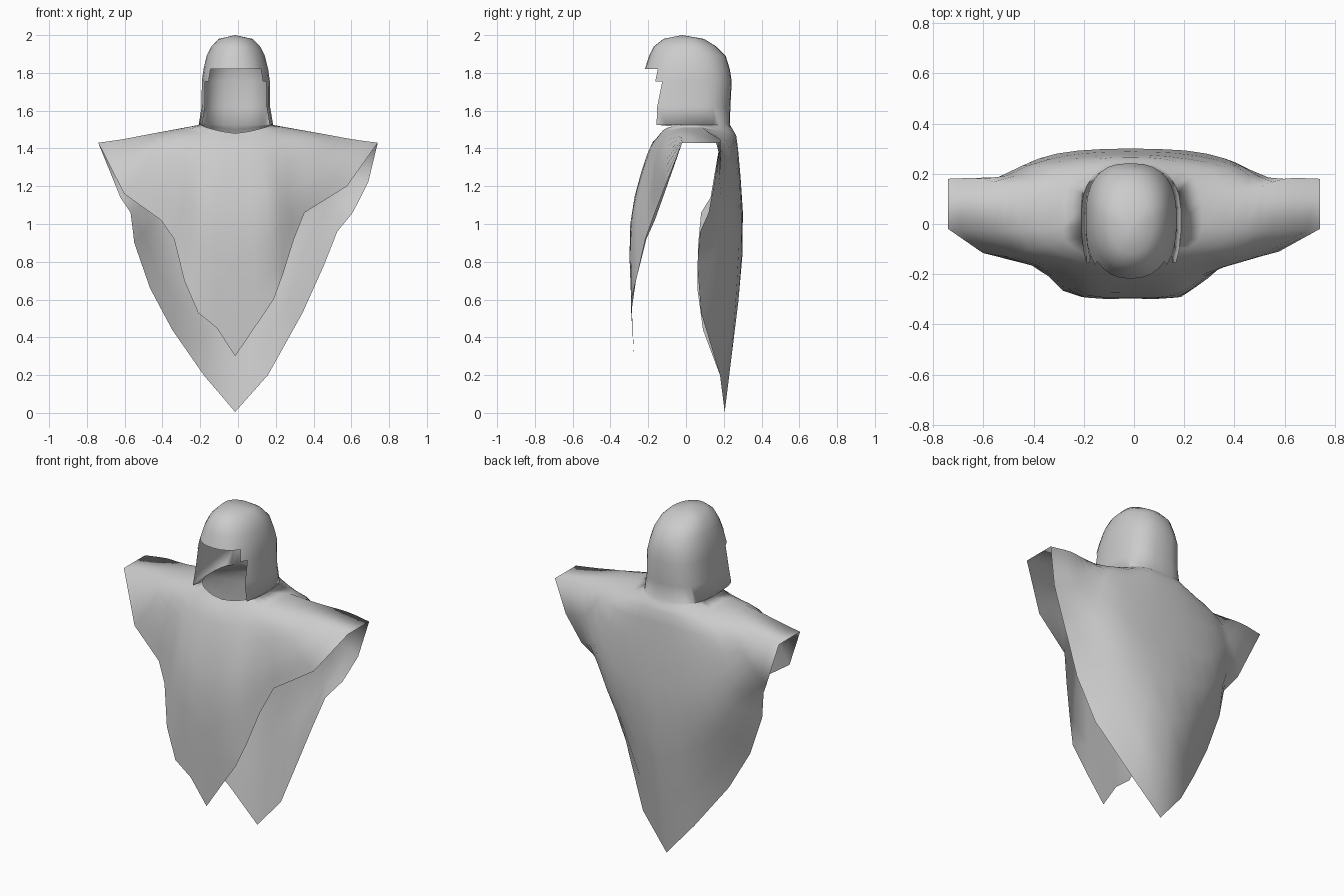
import bpy, bmesh, math
from mathutils import Vector

if "Cube" in bpy.data.objects:
    bpy.data.objects.remove(bpy.data.objects["Cube"])

# One plain cloth colour
cloth = bpy.data.materials.new("grey cloth")
cloth.use_nodes = True
GREY = (0.6, 0.6, 0.6, 1)
cloth.diffuse_color = GREY
cloth.node_tree.nodes["Principled BSDF"].inputs["Base Color"].default_value = GREY

HALF = 15          # columns from front centre to back centre
STEPS = 3          # rows in each band of the cape


def ring_point(k, z, w, f, b, p):
    """Point k of a rounded half ring: half width w, front depth f, back depth b."""
    a = math.pi * k / HALF
    c = math.cos(a)
    depth = abs(c) ** p * (-f if c > 0 else b)
    return Vector((w * max(math.sin(a), 0) ** p, 0.02 + depth, z))


# Hood rows from crown to jaw: z, half width, front, back, roundness
hood = [(1.98, 0.09, 0.14, 0.075, 0.95), (1.94, 0.13, 0.19, 0.14, 0.92),
        (1.89, 0.155, 0.215, 0.19, 0.9), (1.82, 0.172, 0.238, 0.212, 0.85),
        (1.755, 0.181, 0.25, 0.222, 0.78), (1.62, 0.182, 0.29, 0.215, 0.75),
        (1.525, 0.198, 0.29, 0.212, 0.72)]
# Columns each side left open for the face, by band below hood row
face_gap = {3: 4, 4: 5, 5: 5, 6: 5}

# Yoke over chest, shoulders and upper back, front centre to back centre
yoke = [(0, -.205, 1.37), (.07, -.205, 1.37), (.14, -.195, 1.38), (.20, -.18, 1.39),
        (.26, -.155, 1.41), (.33, -.135, 1.42), (.41, -.10, 1.445), (.45, -.025, 1.478),
        (.45, .13, 1.478), (.42, .185, 1.425), (.37, .228, 1.40), (.29, .248, 1.39),
        (.22, .26, 1.39), (.14, .27, 1.395), (.07, .275, 1.40), (0, .275, 1.40)]
# Middle of the cape
middle = [(0, -.295, .95), (.09, -.295, 1.0), (.17, -.285, 1.05), (.23, -.255, 1.1),
          (.275, -.205, 1.15), (.36, -.172, 1.22), (.48, -.13, 1.31), (.6, -.025, 1.45),
          (.6, .18, 1.45), (.54, .185, 1.27), (.47, .215, 1.15), (.41, .245, 1.06),
          (.34, .265, .95), (.25, .28, .87), (.13, .295, .84), (0, .30, .85)]
# Hem of the left side: front point, shoulder corners, back point
hem = [(0, -.275, .30), (.10, -.285, .45), (.20, -.29, .6), (.25, -.255, .74),
       (.305, -.215, .92), (.36, -.165, 1.06), (.58, -.11, 1.2), (.74, -.02, 1.43),
       (.74, .18, 1.43), (.69, .15, 1.22), (.61, .12, 1.06), (.53, .075, .96),
       (.46, .06, .78), (.35, .08, .53), (.17, .18, .20), (0, .205, .005)]
# The right side hangs a little differently
right_hem = dict(enumerate(hem)) | {
    2: (.20, -.29, .53), 3: (.275, -.265, .70), 4: (.33, -.21, .92), 5: (.40, -.165, 1.02),
    6: (.60, -.115, 1.16), 9: (.62, .13, 1.14), 10: (.565, .08, 1.06),
    11: (.545, .065, .9), 12: (.46, .06, .66), 13: (.34, .09, .44)}

# Neckline, dipping at the front
neck = [ring_point(k, 1.48 + 0.035 * math.sin(math.pi * k / HALF) + 0.02 * k / HALF,
                   0.19, 0.15, 0.228, 0.7) for k in range(HALF + 1)]


def cape_column(points):
    """Smooth curve through the points, leaving out the first one."""
    p = [2 * points[0] - points[1], *points, 2 * points[-1] - points[-2]]
    out = []
    for a, b, c, d in zip(p, p[1:], p[2:], p[3:]):
        for s in range(1, STEPS + 1):
            t = s / STEPS
            out.append(b + (c - a) * (t / 2) + (2 * a - 5 * b + 4 * c - d) * (t * t / 2)
                       + (3 * b - a - 3 * c + d) * (t ** 3 / 2))
    return out


def half_rows(edge):
    """All rows of one side, from the crown down to the given hem."""
    columns = [cape_column([neck[k], Vector(yoke[k]), Vector(middle[k]), Vector(edge[k])])
               for k in range(HALF + 1)]
    return [[ring_point(k, *r) for k in range(HALF + 1)] for r in hood] + [neck] \
        + [list(row) for row in zip(*columns)]


bm = bmesh.new()


def add_vert(co, side):
    # The centre hangs slightly to the right
    x = co.x * side
    return bm.verts.new((x - 0.015 * (1 - abs(x) / 0.74), co.y, co.z))


# Full rings from the two sides
rings = [[add_vert(co, 1) for co in left] + [add_vert(co, -1) for co in right[HALF - 1:0:-1]]
         for left, right in zip(half_rows(hem), half_rows(right_hem))]
COUNT = 2 * HALF

# Crown
crown = bm.verts.new((-0.015, -0.02, 2.0))
for k in range(COUNT):
    bm.faces.new((crown, rings[0][k], rings[0][(k + 1) % COUNT]))

# Hood sides and cape, leaving the face opening free
for i in range(len(rings) - 1):
    gap = face_gap.get(i, 0)
    for k in range(gap, COUNT - gap):
        j = (k + 1) % COUNT
        bm.faces.new((rings[i][k], rings[i + 1][k], rings[i + 1][j], rings[i][j]))

bmesh.ops.delete(bm, geom=[v for v in bm.verts if not v.link_faces], context='VERTS')
for f in bm.faces:
    f.smooth = True

mesh = bpy.data.meshes.new("hooded_poncho")
bm.to_mesh(mesh)
bm.free()
mesh.materials.append(cloth)
poncho = bpy.data.objects.new("hooded_poncho", mesh)
bpy.context.collection.objects.link(poncho)
